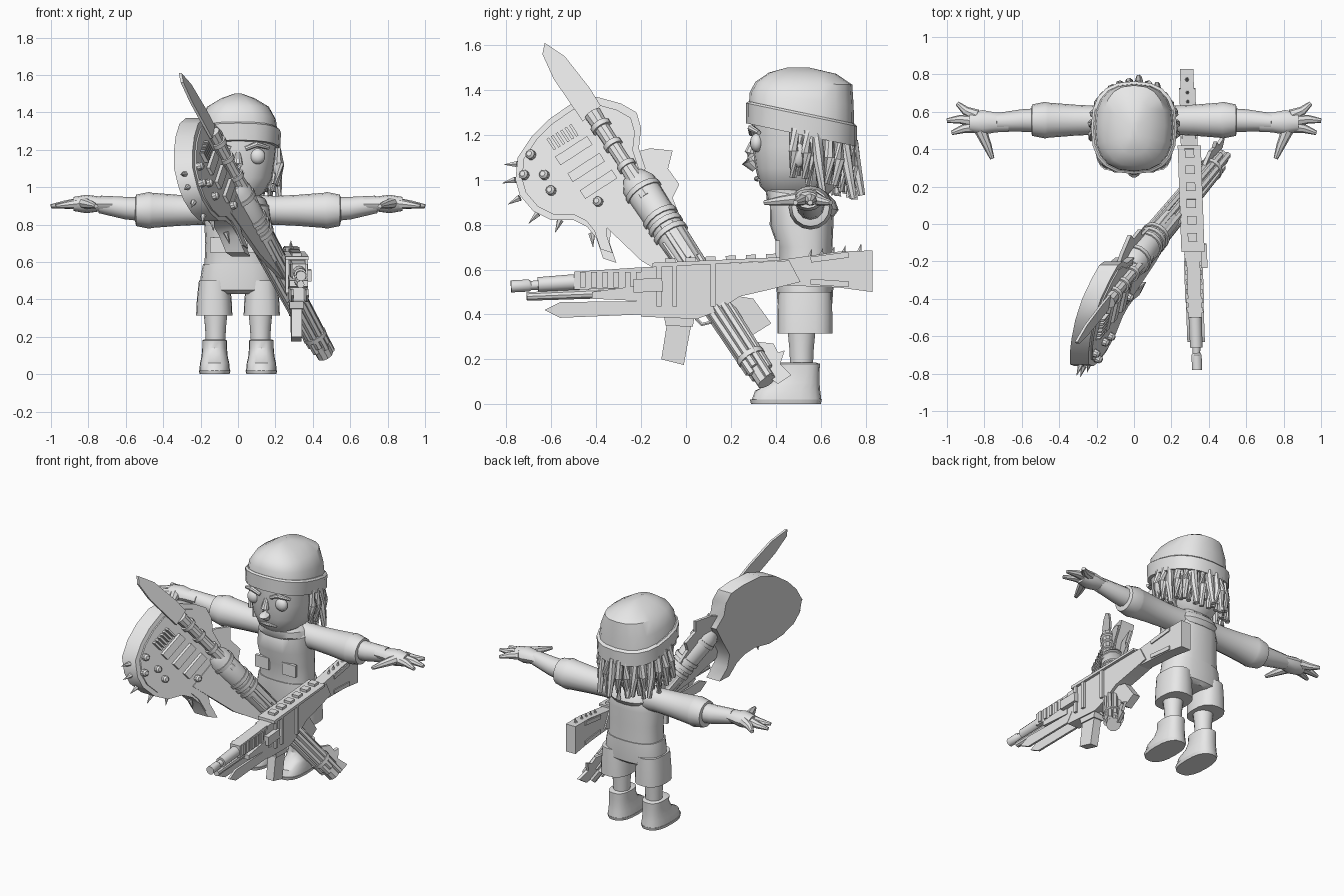
import bpy, bmesh, math, random
from mathutils import Vector, Matrix

random.seed(4)
default = bpy.data.objects.get("Cube")
if default:
    bpy.data.objects.remove(default)

grey = bpy.data.materials.new("plain grey")
grey.use_nodes = True
grey.diffuse_color = (.8, .8, .8, 1)
grey.node_tree.nodes["Principled BSDF"].inputs["Base Color"].default_value = (.8, .8, .8, 1)
parts = []


def finish(name, bm):
    bmesh.ops.recalc_face_normals(bm, faces=bm.faces)
    mesh = bpy.data.meshes.new(name)
    bm.to_mesh(mesh)
    bm.free()
    mesh.materials.append(grey)
    part = bpy.data.objects.new(name, mesh)
    bpy.context.collection.objects.link(part)
    parts.append(part)


def skin(name, rings):
    """Join equal rings of points into a closed solid."""
    bm = bmesh.new()
    loops = [[bm.verts.new(point) for point in ring] for ring in rings]
    count = len(loops[0])
    for low, high in zip(loops, loops[1:]):
        for i in range(count):
            j = (i + 1) % count
            bm.faces.new((low[i], low[j], high[j], high[i]))
    bm.faces.new(loops[0])
    bm.faces.new(loops[-1])
    finish(name, bm)


def loft(name, sections, x=0, power=2.5, count=20):
    """Stack rounded sections: height, y centre, x radius, y radius, tilt."""
    def curve(value):
        return math.copysign(abs(value) ** (2 / power), value)
    rings = []
    for z, y, rx, ry, *tilt in sections:
        ring = []
        for i in range(count):
            a = math.tau * i / count
            dy = ry * curve(math.sin(a))
            slope = tilt[0] if tilt else 0
            ring.append((x + rx * curve(math.cos(a)), y + dy, z + slope * dy))
        rings.append(ring)
    skin(name, rings)


def tube(name, points, radii, count=10, squash=1):
    points = [Vector(p) for p in points]
    rings = []
    for i, p in enumerate(points):
        along = points[min(i + 1, len(points) - 1)] - points[max(i - 1, 0)]
        turn = along.to_track_quat('Z', 'Y')
        rings.append([p + turn @ Vector((math.cos(a), math.sin(a) * squash, 0)) * radii[i]
                      for a in (math.tau * k / count for k in range(count))])
    skin(name, rings)


def plate(name, place, outline, low, high):
    """Extrude a side outline across the given placement."""
    skin(name, [[place(y, z, off) for y, z in outline] for off in (low, high)])


def slab(name, place, y, z, width, height, angle, low, high):
    c, s = math.cos(angle), math.sin(angle)
    corners = [(i * width / 2, j * height / 2) for i, j in ((-1, -1), (1, -1), (1, 1), (-1, 1))]
    plate(name, place, [(y + u * c - v * s, z + u * s + v * c) for u, v in corners], low, high)


def box(name, centre, size):
    bm = bmesh.new()
    bmesh.ops.create_cube(bm, size=1, matrix=Matrix.Translation(centre) @ Matrix.Diagonal((*size, 1)))
    finish(name, bm)


def ball(name, centre, size):
    bm = bmesh.new()
    bmesh.ops.create_uvsphere(bm, u_segments=14, v_segments=9, radius=1,
                              matrix=Matrix.Translation(centre) @ Matrix.Diagonal((*size, 1)))
    finish(name, bm)


# Head, knitted hat and collar
loft("head", [(.92, .5, .07, .12), (.97, .5, .14, .17), (1.05, .51, .185, .2),
              (1.15, .515, .2, .22), (1.25, .515, .21, .22)])
loft("hat_band", [(1.2, .515, .215, .235, -.21), (1.2, .515, .225, .247, -.21),
                  (1.29, .515, .23, .248, -.21), (1.3, .515, .218, .236, -.21)])
loft("hat_dome", [(1.26, .515, .216, .235, -.2), (1.36, .515, .203, .232, -.12), (1.43, .525, .165, .216, -.03),
                  (1.475, .52, .09, .15, -.02), (1.5, .5, .02, .05)])
loft("collar", [(.85, .53, .14, .13, -.1), (.89, .52, .165, .16, -.15), (.93, .51, .15, .155, -.15),
                (.95, .51, .12, .13, -.15)])
tube("nose", [(0, .31, 1.19), (0, .285, 1.12), (0, .28, 1.08), (0, .31, 1.05)], [.014, .026, .034, .02])
tube("mouth", [(-.06, .325, 1), (0, .315, 1.005), (.06, .325, 1)], [.006, .012, .006], 8)
for side, label in ((1, "left"), (-1, "right")):
    ball(label + "_eye", (side * .105, .315, 1.165), (.042, .03, .042))
    tube(label + "_eyebrow", [(side * .04, .292, 1.205), (side * .1, .29, 1.23), (side * .165, .325, 1.21)],
         [.012, .016, .01], 8)
    ball(label + "_ear", (side * .21, .5, 1.11), (.025, .035, .055))

# Hanging locks around the sides and back
for layer in range(2):
    for k in range(16):
        a = math.radians(-8 + (196 / 15) * (k + layer * .4))
        reach = 1.0 - layer * .13
        x, y = .207 * math.cos(a) * reach, .23 * math.sin(a) * reach
        drop = random.uniform(.18, .25)
        top = 1.2 - .2 * y
        grow, shift = random.uniform(1, 1.13), random.uniform(-.025, .025)
        tube("hair_lock", [(x, .515 + y, top + .02), (x * 1.09, .515 + y * 1.06, top - drop * .4),
                           (x * grow, .515 + y * grow + shift, top - drop)], [.023, .024, .016], 7)

# Torso, pockets and shorts
loft("torso", [(.56, .53, .18, .122), (.7, .53, .175, .122), (.8, .515, .18, .142),
               (.9, .515, .17, .14), (.95, .52, .12, .11)])
loft("shorts_top", [(.43, .53, .1, .1), (.45, .53, .2, .122), (.52, .53, .2, .127), (.59, .53, .187, .127)])
for side, label in ((1, "left"), (-1, "right")):
    box(label + "_waist_pocket", (side * .1, .408, .69), (.1, .02, .08))
    loft(label + "_shorts_leg", [(.315, .53, .097, .122), (.4, .53, .093, .122), (.5, .53, .082, .12)], side * .127)
    # Leg and shoe
    tube(label + "_leg", [(side * .12, .515, z) for z in (.13, .25, .35)], [.05, .056, .066], 14)
    loft(label + "_sole", [(0, .445, .08, .155), (.02, .445, .085, .16)], side * .125)
    loft(label + "_shoe", [(.02, .448, .082, .155), (.06, .453, .078, .145), (.095, .485, .07, .11),
                           (.14, .5, .066, .095), (.18, .5, .066, .097), (.185, .5, .058, .08)], side * .125)
    # Arm with wide sleeve and turned cuff
    tube(label + "_sleeve", [(side * x, .555, .876) for x in (.1, .2, .32, .46, .475, .545, .55)],
         [.082, .077, .083, .094, .098, .084, .06], 16)
    tube(label + "_forearm", [(side * .5, .555, .882), (side * .6, .553, .888), (side * .74, .545, .908)],
         [.065, .06, .047], 12)
    tube(label + "_palm", [(side * x, .543, .91) for x in (.67, .74, .81, .88)], [.05, .053, .066, .05], 12, .75)
    for finger, path in (("index", [(.84, .58), (.9, .605), (.945, .645)]), ("middle", [(.85, .55), (.93, .56), (1, .553)]),
                         ("little", [(.84, .52), (.91, .51), (.975, .487)]), ("thumb", [(.82, .5), (.785, .42), (.758, .35)])):
        tube(label + "_" + finger, [(side * x, y, .914 - i * .008) for i, (x, y) in enumerate(path)],
             [.033, .024, .012], 8, .9)

# Guitar: everything sits on one leaning plane
normal = Vector((1, -.4, .28)).normalized()


def guitar(y, z, off=0):
    return Vector((-.18 + .4 * (y + .43) - .28 * (z - 1.05) + off, y, z))


def neck(t, off=.065):
    return guitar(-.4 + .76 * t, 1.27 - 1.17 * t, off)


body = [(-.76, 1), (-.75, 1.1), (-.69, 1.19), (-.61, 1.27), (-.51, 1.34), (-.4, 1.37), (-.29, 1.34), (-.22, 1.3),
        (-.2, 1.23), (-.21, 1.14), (-.18, 1.05), (-.25, .94), (-.33, .82), (-.34, .72), (-.31, .63), (-.37, .65),
        (-.4, .74), (-.44, .79), (-.5, .82), (-.6, .82), (-.68, .86), (-.74, .93)]
plate("guitar_body", guitar, body, -.02, .08)
plate("guitar_face", guitar, [(-.48 + (y + .48) * .9, 1.06 + (z - 1.06) * .9) for y, z in body], .07, .088)
plate("pick_guard", guitar, [(-.43, .86), (-.27, .97), (0, .68), (.03, .5), (-.2, .64)], .07, .092)
plate("saw_plate", guitar, [(-.24, 1.12), (-.16, 1.14), (-.06, 1.13), (-.08, 1.05), (-.03, .98), (-.06, .92),
                            (-.02, .82), (-.07, .76), (-.2, .9)], .02, .04)
plate("knife_blade", guitar, [(-.63, 1.61), (-.64, 1.56), (-.59, 1.45), (-.46, 1.26), (-.38, 1.33),
                              (-.43, 1.41), (-.54, 1.55)], .1, .115)
tilt = math.radians(33)
for k in range(3):
    slab("pickup", guitar, -.5 + k * .055, 1.13 - k * .075, .17, .045, tilt, .08, .105)
for k in range(6):
    slab("tuner_fin", guitar, -.6 + k * .02, 1.16 + k * .012, .012, .06, tilt, .08, .11)
for y, z in ((-.66, 1.09), (-.69, 1), (-.6, 1), (-.57, .93), (-.36, .88)):
    tube("guitar_knob", [guitar(y, z) + normal * off for off in (.07, .1, .11)], [.023, .021, .012])
for y, z in ((-.75, 1.07), (-.76, 1), (-.74, .92), (-.66, .85), (-.56, .82), (-.42, .76)):
    out = Vector((y + .45, z - 1.08)).normalized() * .06
    tube("guitar_spike", [guitar(y, z, .03), guitar(y + out.x, z + out.y, .03)], [.016, .001], 6)

# Knife handle, wrapped grip and stick bundle along the neck
tube("knife_handle", [neck(t, .105) for t in (-.02, .03, .15, .3)], [.04, .035, .032, .045])
tube("thick_grip", [neck(t) for t in (.22, .25, .38, .55)], [.055, .08, .075, .066], 14)
tube("neck_core", [neck(t) for t in (.5, 1)], [.048, .045])
for t, off, radius in ((.02, .105, .047), (.09, .105, .043), (.17, .105, .043), (.27, .065, .086), (.37, .065, .083),
                       (.4, .065, .082), (.43, .065, .081), (.9, .065, .066)):
    tube("binding", [neck(t, off), neck(t + .016, off)], [radius, radius], 14)
across = (neck(1) - neck(0)).normalized().cross(normal)
for k in range(9):
    a = math.tau * k / 9
    shift = (normal * math.cos(a) + across * math.sin(a)) * .044
    start, end = random.uniform(.4, .48), random.uniform(.94, 1)
    tube("neck_stick", [neck(start) + shift * 1.3, neck(end) + shift], [.018, .019], 6)
plate("head_blade", guitar, [(.3, .28), (.39, .27), (.41, .23), (.44, .24), (.42, .18), (.47, .13), (.41, .09),
                             (.34, .14)], .03, .05)


# Rifle: plates stacked across a nearly straight line
def rifle(y, z, off=0):
    return Vector((.31 - .035 * y + off, y, z))


plate("receiver", rifle, [(-.2, .61), (.46, .64), (.51, .545), (.37, .51), (.24, .48), (.13, .41), (.05, .38),
                          (-.2, .39)], -.045, .045)
plate("stock", rifle, [(.4, .64), (.68, .68), (.83, .685), (.83, .5), (.68, .52), (.42, .53)], -.036, .036)
plate("handguard", rifle, [(-.5, .59), (-.2, .61), (-.2, .52), (-.5, .51)], -.036, .036)
plate("lower_guard", rifle, [(-.42, .5), (-.2, .53), (-.2, .46), (-.42, .47)], -.05, .05)
plate("top_rail", rifle, [(-.15, .61), (.42, .64), (.42, .655), (-.15, .63)], -.062, .062)
plate("magazine", rifle, [(-.08, .39), (.03, .39), (-.01, .175), (-.11, .2)], -.028, .028)
plate("magazine_well", rifle, [(-.1, .4), (.04, .4), (.03, .345), (-.09, .35)], -.037, .037)
plate("pistol_grip", rifle, [(.18, .49), (.3, .47), (.38, .36), (.3, .31), (.11, .43)], -.026, .026)
for off in (-.04, .04):
    plate("bayonet", rifle, [(-.63, .42), (-.56, .385), (-.2, .4), (-.16, .46), (-.56, .455)], off - .007, off + .007)
tube("barrel", [rifle(y, z) for y, z in ((-.78, .525), (-.7, .529), (-.69, .529), (-.45, .545))], [.027, .027, .02, .03], 12)
tube("barrel_sleeve", [rifle(-.66, .533), rifle(-.45, .547)], [.033, .036], 12)
tube("lower_barrel", [rifle(-.71, .48), rifle(-.2, .5)], [.02, .024])
for k in range(6):
    slab("rail_block", rifle, -.07 + k * .09, .635 + k * .004, .045, .03, .045, -.025, .025)
    slab("handguard_rib", rifle, -.46 + k * .05, .555, .025, .07, 0, -.044, .044)
for y in (-.12, -.05, .12):
    slab("receiver_strap", rifle, y, .53, .022, .19, 0, -.06, .06)
for z, slope in ((.655, .13), (.54, -.07)):
    slab("stock_panel", rifle, .64, z, .17, .026, slope, -.043, .043)
slab("side_lamp", rifle, -.17, .53, .13, .06, .05, .04, .075)
tube("trigger_guard", [rifle(y, z) for y, z in ((.03, .4), (.07, .355), (.13, .37), (.16, .43))], [.009] * 4, 6)
for y in (.55, .6, .65, .7, .77):
    z = .645 + (y - .55) * .11
    tube("stock_spike", [rifle(y, z), rifle(y + .01, z + .045)], [.015, .001], 6)

# Smooth rounded surfaces while keeping crisp edges
bpy.ops.object.select_all(action='DESELECT')
for part in parts:
    part.select_set(True)
bpy.context.view_layer.objects.active = parts[0]
bpy.ops.object.shade_smooth_by_angle(angle=math.radians(35))
